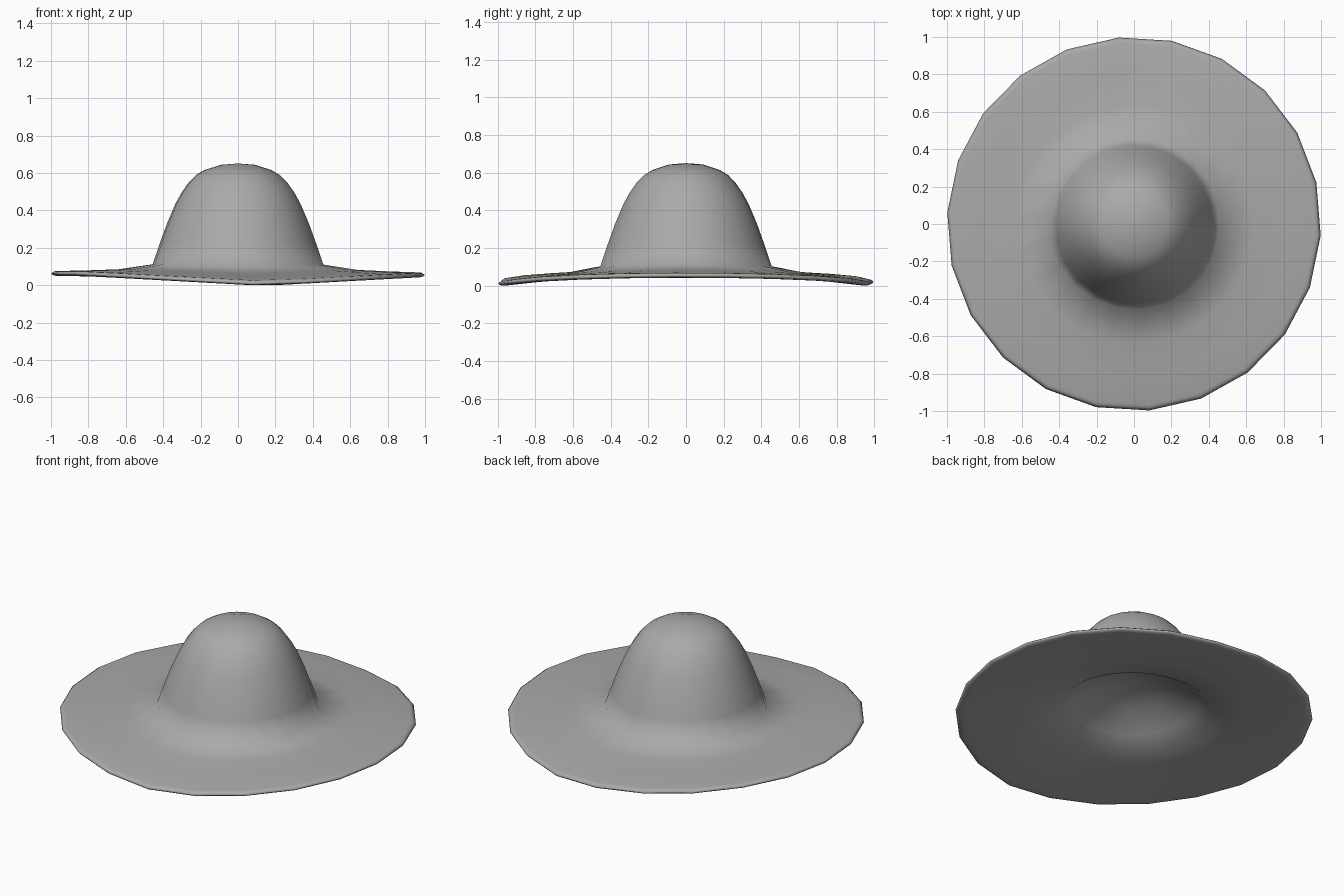
import bpy
import bmesh
from math import tau, radians, cos, sin

cube = bpy.data.objects.get("Cube")
if cube:
    bpy.data.objects.remove(cube, do_unlink=True)

SIDES = 22
START = radians(-3.5)
DROOP = 0.056
DROOP_SHIFT = 0.14

# Felt material
felt = bpy.data.materials.new("grey felt")
felt.use_nodes = True
colour = (0.4, 0.4, 0.4, 1.0)
felt.diffuse_color = colour
felt.node_tree.nodes["Principled BSDF"].inputs["Base Color"].default_value = colour

# Half sections as (radius, height)
crown_outside = [(0, 0.66), (0.09, 0.653), (0.18, 0.625), (0.225, 0.598),
                 (0.265, 0.557), (0.302, 0.505), (0.335, 0.445),
                 (0.378, 0.345), (0.42, 0.23), (0.457, 0.121)]
brim_top = [(0.64, 0.094), (0.82, 0.088), (0.97, 0.085), (0.985, 0.083)]
brim_edge = [(1.0, 0.073), (0.993, 0.064)]
brim_under = [(0.975, 0.059), (0.95, 0.058), (0.82, 0.06), (0.64, 0.067)]
shallow_lining = [(0.43, 0.09), (0.36, 0.142), (0.2, 0.218), (0, 0.278)]
profile = crown_outside + brim_top + brim_edge + brim_under + shallow_lining

# Revolve the section into crown, brim and lining
bm = bmesh.new()
verts = [bm.verts.new((r * cos(START), r * sin(START), z)) for r, z in profile]
edges = [bm.edges.new(pair) for pair in zip(verts, verts[1:])]
bmesh.ops.spin(bm, geom=verts + edges, cent=(0, 0, 0), axis=(0, 0, 1),
               angle=tau, steps=SIDES, use_merge=False, use_duplicate=False)
bmesh.ops.remove_doubles(bm, verts=bm.verts, dist=0.0005)

# Bend the front and back of the brim down, then rest it on the ground
for v in bm.verts:
    radius = v.co.xy.length
    sideways = abs(v.co.x - DROOP_SHIFT * radius)
    v.co.z -= DROOP * radius * max(0, radius - sideways)
lowest = min(v.co.z for v in bm.verts)
for v in bm.verts:
    v.co.z -= lowest

bmesh.ops.recalc_face_normals(bm, faces=bm.faces)
for face in bm.faces:
    face.smooth = True

mesh = bpy.data.meshes.new("hat")
bm.to_mesh(mesh)
bm.free()
mesh.materials.append(felt)
hat = bpy.data.objects.new("hat", mesh)
bpy.context.collection.objects.link(hat)
